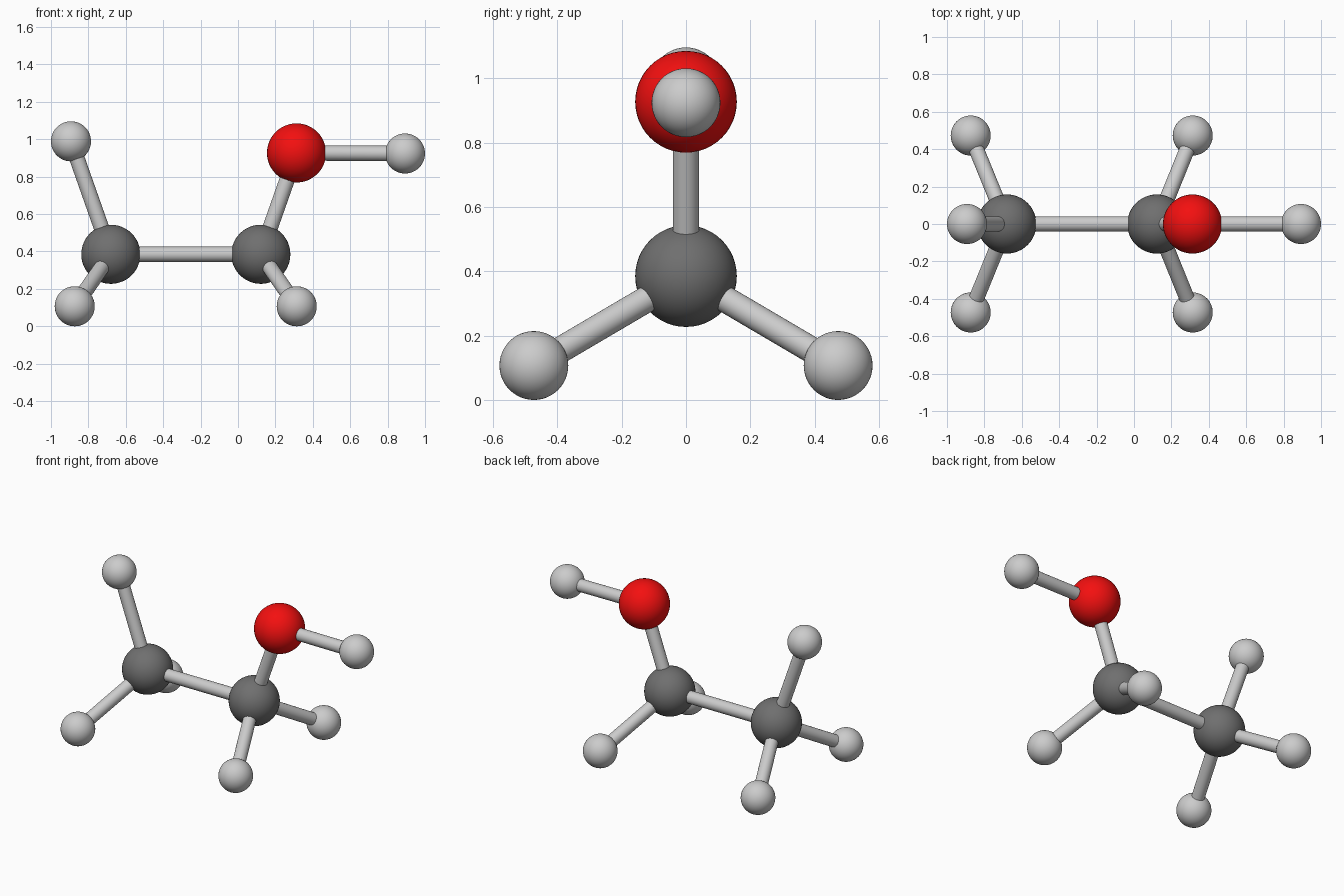
import bpy
from mathutils import Vector

if "Cube" in bpy.data.objects:
    bpy.data.objects.remove(bpy.data.objects["Cube"])

C_R, O_R, H_R, ROD_R = 0.158, 0.158, 0.107, 0.041


def material(name, color):
    m = bpy.data.materials.new(name)
    m.diffuse_color = (*color, 1)
    m.use_nodes = True
    m.node_tree.nodes["Principled BSDF"].inputs["Base Color"].default_value = m.diffuse_color
    return m


dark = material("dark_grey", (0.16, 0.16, 0.16))
red = material("red", (0.9, 0.005, 0.005))

# Atoms: name -> (centre, radius, material)
atoms = {
    "left_carbon": ((-0.68, 0, 0.385), C_R, dark),
    "right_carbon": ((0.122, 0, 0.385), C_R, dark),
    "oxygen": ((0.313, 0, 0.927), O_R, red),
    "hydroxyl_hydrogen": ((0.893, 0, 0.924), H_R, None),
    "upper_hydrogen": ((-0.893, 0, 0.989), H_R, None),
}
bonds = [
    ("left_carbon", "right_carbon"),
    ("right_carbon", "oxygen"),
    ("oxygen", "hydroxyl_hydrogen"),
    ("left_carbon", "upper_hydrogen"),
]

# Mirrored pairs of lower hydrogens
for end, x in (("left", -0.873), ("right", 0.314)):
    for side, s in (("front", -1), ("back", 1)):
        name = f"{end}_{side}_hydrogen"
        atoms[name] = ((x, s * 0.473, H_R), H_R, None)
        bonds.append((f"{end}_carbon", name))


def add_atom(name, centre, radius, mat):
    bpy.ops.mesh.primitive_uv_sphere_add(segments=48, ring_count=24,
                                         radius=radius, location=centre)
    ob = bpy.context.object
    ob.name = name
    bpy.ops.object.shade_smooth()
    if mat:
        ob.data.materials.append(mat)


def add_bond(a, b):
    p, q = Vector(atoms[a][0]), Vector(atoms[b][0])
    d = q - p
    bpy.ops.mesh.primitive_cylinder_add(vertices=32, radius=ROD_R, depth=d.length,
                                        location=(p + q) / 2)
    ob = bpy.context.object
    ob.name = f"bond_{a}_to_{b}"
    ob.rotation_euler = d.to_track_quat('Z', 'Y').to_euler()
    bpy.ops.object.shade_smooth_by_angle()


for name, data in atoms.items():
    add_atom(name, *data)
for a, b in bonds:
    add_bond(a, b)
